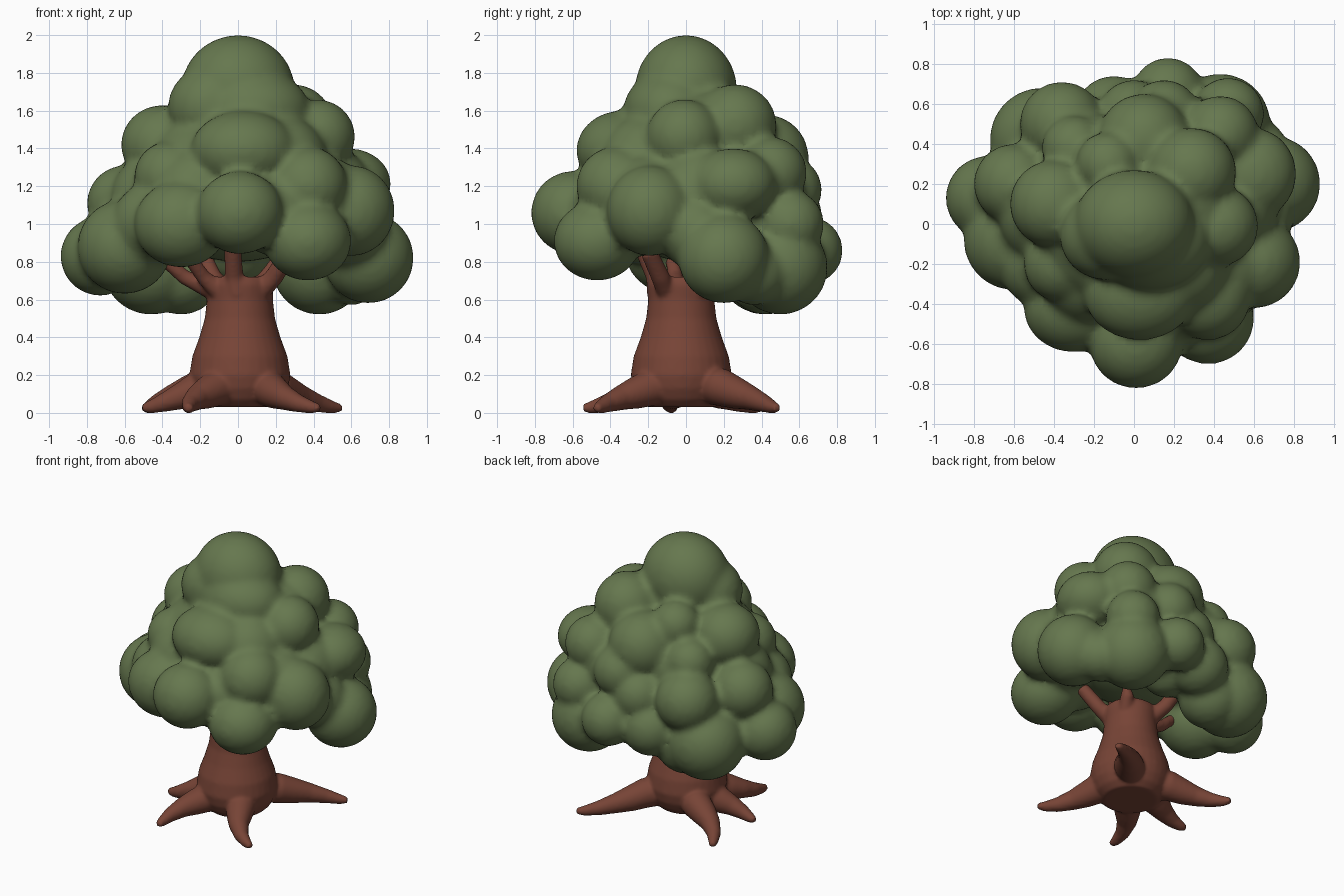
import bpy, bmesh, math
from mathutils import Vector, Matrix


def material(name, rgb):
    m = bpy.data.materials.new(name)
    m.diffuse_color = (*rgb, 1)
    return m


def blob(bm, x, y, z, rx, ry=None, rz=None):
    mat = Matrix.Translation((x, y, z)) @ Matrix.Diagonal((rx, ry or rx, rz or rx, 1))
    bmesh.ops.create_icosphere(bm, subdivisions=4, radius=1, matrix=mat)


def tube(bm, pts, sides=20):
    """Closed tube through (x, y, z, radius) points."""
    rings = []
    ps = [Vector(p[:3]) for p in pts]
    for i, p in enumerate(ps):
        d = (ps[min(i + 1, len(ps) - 1)] - ps[max(i - 1, 0)]).normalized()
        ref = Vector((0, 1, 0)) if abs(d.z) > 0.9 else Vector((0, 0, 1))
        u = d.cross(ref).normalized()
        v = d.cross(u)
        r = pts[i][3]
        rings.append([bm.verts.new(p + r * (math.cos(a) * u + math.sin(a) * v))
                      for a in (2 * math.pi * k / sides for k in range(sides))])
    for a, b in zip(rings, rings[1:]):
        for k in range(sides):
            n = (k + 1) % sides
            bm.faces.new((a[k], a[n], b[n], b[k]))
    bm.faces.new(rings[0][::-1])
    bm.faces.new(rings[-1])


def finish(bm, name, mat, voxel, rounds):
    bmesh.ops.recalc_face_normals(bm, faces=bm.faces[:])
    me = bpy.data.meshes.new(name)
    bm.to_mesh(me)
    bm.free()
    ob = bpy.data.objects.new(name, me)
    bpy.context.collection.objects.link(ob)
    me.materials.append(mat)
    # fuse the overlapping pieces into one soft skin
    rm = ob.modifiers.new("fuse", 'REMESH')
    rm.mode = 'VOXEL'
    rm.voxel_size = voxel
    rm.use_smooth_shade = True
    sm = ob.modifiers.new("soften", 'SMOOTH')
    sm.factor = 0.5
    sm.iterations = rounds
    return ob


green = material("leaf green", (0.132, 0.186, 0.077))
brown = material("bark brown", (0.185, 0.058, 0.037))

# Foliage: a core and fillers that keep the valleys between the balls shallow
bm = bmesh.new()
blob(bm, 0, 0.02, 1.22, 0.54, 0.47, 0.42)
blob(bm, 0, 0.0, 1.71, 0.3, 0.27, 0.29)
blob(bm, 0.08, -0.08, 1.60, 0.30, 0.25, 0.22)
blob(bm, -0.14, -0.06, 1.62, 0.23, 0.22, 0.22)
for b in [(0.22, -0.2, 1.32, .26), (0.42, -0.2, 1.10, .27), (0.45, 0.08, 1.15, .27),
          (-0.22, -0.24, 1.15, .26), (-0.42, 0.05, 1.12, .26), (0.2, -0.38, 1.06, .23),
          (0.3, 0.38, 1.15, .25), (-0.2, 0.3, 1.2, .25), (0.15, 0.42, 0.94, .2),
          (-0.45, -0.2, 1.0, .22), (0.6, 0.05, 0.96, .2), (0.25, 0.1, 1.45, .25)]:
    blob(bm, *b)
# Foliage balls (x, y, z, radii)
for b in [
    # upper ring
    (-0.13, 0.30, 1.50, .16), (0.29, 0.26, 1.52, .22), (0.42, -0.01, 1.46, .2),
    (-0.40, 0.10, 1.42, .22, .22, .21), (0.03, -0.34, 1.39, .28, .24, .21),
    (0.05, 0.42, 1.35, .23), (-0.30, 0.38, 1.30, .16),
    # middle ring
    (0.59, 0.25, 1.21, .22, .23, .19), (0.37, -0.37, 1.20, .21), (-0.36, -0.20, 1.25, .19),
    (-0.60, 0.20, 1.11, .2), (0.43, 0.45, 1.27, .19), (0.15, 0.54, 1.18, .18),
    (-0.36, 0.50, 1.08, .21), (0.0, 0.54, 1.05, .18), (0.60, -0.19, 1.07, .23, .23, .24),
    (0.01, -0.60, 1.06, .23, .22, .22), (-0.30, -0.42, 1.00, .25, .22, .23),
    # lower ring
    (0.37, -0.47, 0.91, .23, .23, .21), (0.69, 0.20, 0.82, .24), (0.43, 0.50, 0.77, .25),
    (0.47, 0.55, 1.00, .18), (0.17, 0.65, 0.86, .18), (-0.10, 0.54, 0.84, .2),
    (-0.46, 0.42, 0.78, .26), (-0.30, 0.42, 0.73, .21), (-0.73, 0.13, 0.83, .21),
    (-0.60, -0.08, 0.88, .25), (0.0, 0.34, 0.86, .18), (0.6, 0.36, 0.74, .17),
]:
    blob(bm, *b)
finish(bm, "foliage", green, 0.024, 5)

# Trunk, roots and branches
bm = bmesh.new()
c = (0.01, -0.025)
tube(bm, [(*c, z, r) for z, r in [(.03, .18), (.07, .225), (.13, .255), (.2, .268), (.3, .252),
                                  (.4, .215), (.5, .186), (.6, .175), (.68, .18), (.72, .165)]], 32)
for x, y, bend in [(.54, .48, .03), (.43, -.47, -.05), (-.26, -.54, -.05),
                   (-.5, -.07, .03), (-.49, .4, .05)]:
    d = Vector((x, y)).normalized()
    s = Vector((-d.y, d.x)) * bend
    L = math.hypot(x, y)
    path = []
    for t, z, r, k in [(.1, .16, .1, 0), (.38, .135, .1, .2), (.52, .105, .085, .7),
                       (.66, .08, .066, 1), (.82, .05, .048, .9), (.94, .03, .034, .4),
                       (1.01, .024, .022, 0)]:
        path.append((d.x * L * t + s.x * k, d.y * L * t + s.y * k, z, r))
    tube(bm, path)
for ex, ey, ez, r in [(-.42, -.08, .84, .036), (-.27, -.2, .84, .036), (-.03, -.24, .9, .045),
                      (.28, -.2, .86, .045), (.22, .16, .9, .04), (-.2, .24, .86, .045)]:
    d = Vector((ex, ey)).normalized()
    tube(bm, [(c[0] + d.x * .08, c[1] + d.y * .08, .52, .07),
              (c[0] + d.x * .13, c[1] + d.y * .13, .64, .055),
              (ex * .68, ey * .68, .72, r * 1.1), (ex, ey, ez, r)])
finish(bm, "trunk", brown, 0.012, 6)
